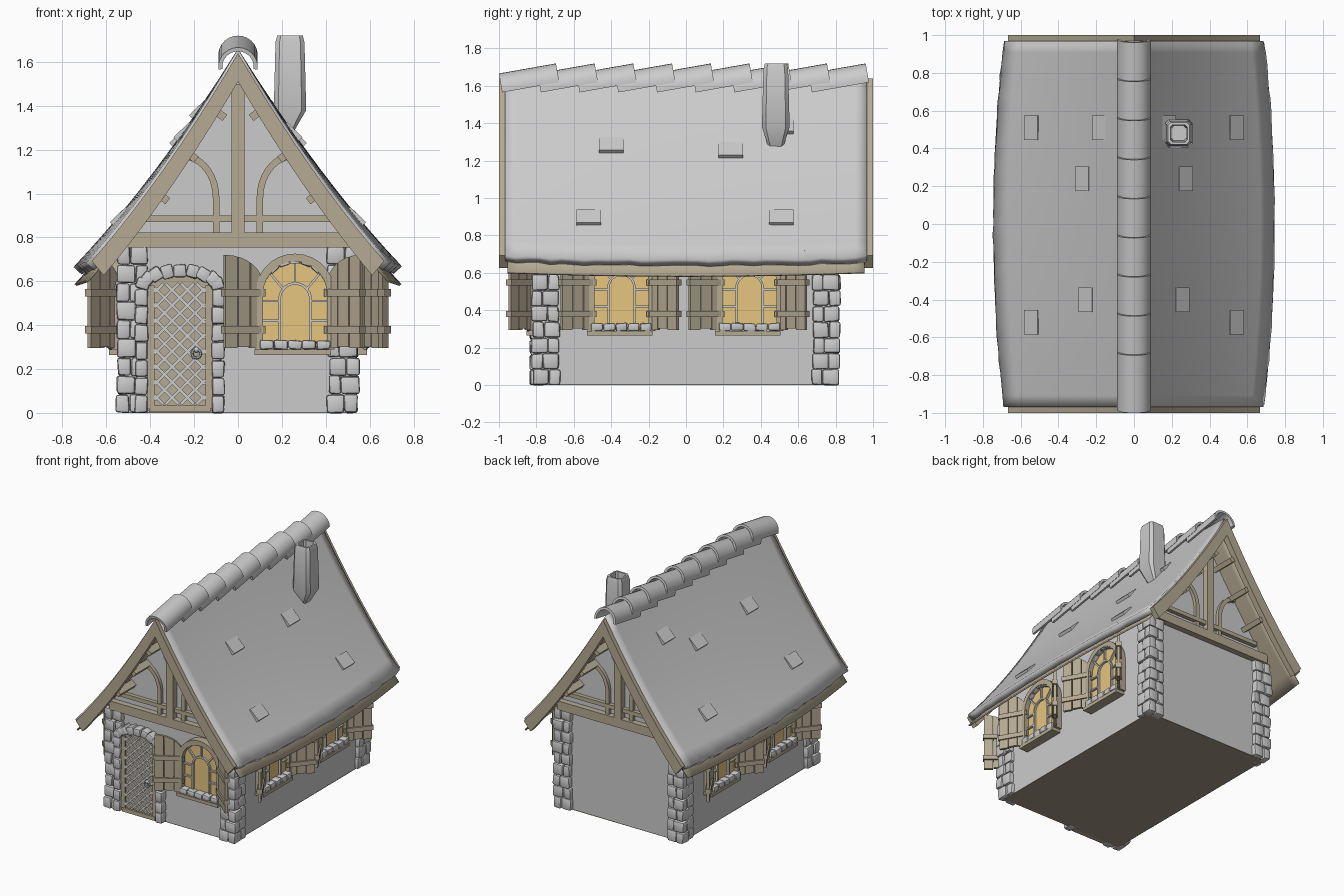
import bpy, bmesh, random
from math import sin, cos, pi, radians, sqrt, atan2
from mathutils import Matrix, Vector

if "Cube" in bpy.data.objects:
    bpy.data.objects.remove(bpy.data.objects["Cube"])

random.seed(4)
T = lambda x, y, z: Matrix.Translation((x, y, z))
R = lambda deg, ax: Matrix.Rotation(radians(deg), 4, ax)
I = Matrix.Identity(4)


def material(name, rgb):
    m = bpy.data.materials.new(name)
    m.diffuse_color = (*rgb, 1)
    m.use_nodes = True
    m.node_tree.nodes["Principled BSDF"].inputs["Base Color"].default_value = m.diffuse_color
    return m


WOOD = material("wood", (0.46, 0.40, 0.29))
DARK = material("dark_wood", (0.36, 0.32, 0.24))
GLASS = material("lit_glass", (0.79, 0.56, 0.21))


def finish(name, bm, mat=None, normals=True):
    if normals:
        bmesh.ops.recalc_face_normals(bm, faces=bm.faces[:])
    me = bpy.data.meshes.new(name)
    bm.to_mesh(me)
    bm.free()
    ob = bpy.data.objects.new(name, me)
    bpy.context.collection.objects.link(ob)
    if mat:
        me.materials.append(mat)
    return ob


def boxes(name, items, mat=None, bevel=0, jitter=0, M=I):
    """Boxes given as (centre, size[, tilt about y in degrees])."""
    bm = bmesh.new()
    for c, s, *rot in items:
        mat4 = M @ T(*c) @ R(rot[0] if rot else 0, 'Y') @ Matrix.Diagonal((*s, 1))
        bmesh.ops.create_cube(bm, size=1, matrix=mat4)
    for v in bm.verts:
        v.co += Vector([random.uniform(-jitter, jitter) for _ in range(3)])
    if bevel:
        bmesh.ops.bevel(bm, geom=bm.edges[:], offset=bevel, segments=2, profile=0.5, affect='EDGES')
    return finish(name, bm, mat)


def prism(name, outlines, y0, y1, mat=None, M=I):
    """Outlines in the xz plane, extruded from y0 to y1."""
    bm = bmesh.new()
    for pts in outlines:
        f = bm.faces.new([bm.verts.new(M @ Vector((x, y0, z))) for x, z in pts])
        ex = bmesh.ops.extrude_face_region(bm, geom=[f], use_keep_orig=True)
        off = M.to_3x3() @ Vector((0, y1 - y0, 0))
        for v in ex["geom"]:
            if isinstance(v, bmesh.types.BMVert):
                v.co += off
    return finish(name, bm, mat)


def ribbon(path, w):
    """Outline of constant width around an open path."""
    P = [Vector(p) for p in path]
    left, right = [], []
    for i, p in enumerate(P):
        d = (P[min(i + 1, len(P) - 1)] - P[max(i - 1, 0)]).normalized()
        n = Vector((-d.y, d.x)) * w / 2
        left.append(p + n)
        right.append(p - n)
    return left + right[::-1]


def arc(cx, cz, rx, rz, a0=0, a1=180, n=14):
    return [(cx + rx * cos(radians(a0 + (a1 - a0) * i / n)), cz + rz * sin(radians(a0 + (a1 - a0) * i / n)))
            for i in range(n + 1)]


def roof_pt(t, y, d=0):
    u = abs(t)
    ex, ez = 0.745 - 0.06 * y * y, 0.67 + 0.02 * y * y
    return ex * t, 1.66 - (1.66 - ez) * u - 0.2 * u * (1 - u) - d


# house body and floor
side = [(0.515, 0.005), (0.515, 0.80), (0.26, 1.15), (0, 1.55)]
prism("walls", [side + [(-x, z) for x, z in side[2::-1]]], -0.78, 0.78)
boxes("floor", [((0, 0, 0.004), (1.03, 1.56, 0.008))], DARK)


# roof sheets
def roof_sheet(name, ymax, drop, thick, mat=None, rough=0):
    bm = bmesh.new()
    rows = []
    for i in range(33):
        y = -ymax + 2 * ymax * i / 32
        row = []
        for j in range(-10, 11):
            x, z = roof_pt(j / 10, y, drop)
            k = random.uniform(-rough, rough) if abs(j) == 10 else 0
            row.append(bm.verts.new((x * (1 + k), y, z - k)))
        rows.append(row)
    for a, b in zip(rows, rows[1:]):
        for j in range(20):
            bm.faces.new((a[j], a[j + 1], b[j + 1], b[j]))
    ob = finish(name, bm, mat, False)
    s = ob.modifiers.new("thickness", 'SOLIDIFY')
    s.thickness, s.offset = thick, -1


roof_sheet("roof", 0.968, 0, 0.05, None, 0.006)
roof_sheet("roof_boards", 0.955, 0.083, 0.012, WOOD)

# loose shingles
shingles = []
for s in (1, -1):
    for x, y in ((0.27, 0.24), (0.54, 0.51), (0.25, -0.40), (0.54, -0.52), (0.18, 0.51)):
        t = x / roof_pt(1, y)[0]
        shingles.append(((s * x, y, roof_pt(t, y)[1] + 0.004), (0.10, 0.13, 0.022), s * 44))
boxes("shingles", shingles)

# ridge tiles
tile = arc(0, 0, 0.09, 0.09, -8, 188) + arc(0, 0, 0.072, 0.072, 188, -8)
for i in range(9):
    prism("ridge_tile", [tile], 0, 0.31, None, T(0, -0.985 + 0.207 * i, 1.577) @ R(10, 'X'))

# chimney
bm = bmesh.new()
prev = None
for h, z, cx in ((0.03, 1.24, 0.20), (0.074, 1.38, 0.237), (0.066, 1.69, 0.237), (0.058, 1.72, 0.237),
                 (0.045, 1.72, 0.237), (0.038, 1.55, 0.237)):
    k = h * 0.72
    ring = [bm.verts.new((cx + x, 0.48 + y, z)) for x, y in
            ((h, -k), (h, k), (k, h), (-k, h), (-h, k), (-h, -k), (-k, -h), (k, -h))]
    if prev:
        for i in range(8):
            bm.faces.new((prev[i], prev[(i + 1) % 8], ring[(i + 1) % 8], ring[i]))
    else:
        bm.faces.new(ring)
    prev = ring
bm.faces.new(prev)
finish("chimney", bm)

# gable timbers, front and back
ts = [i / 10 for i in range(-10, 11)]
barge = [roof_pt(t * 0.97, 0.98, 0.02) for t in ts] + [roof_pt(t * 0.89, 0.98, 0.15) for t in reversed(ts)]
brace = [(0.10, 0.80)] + arc(0.25, 0.98, -0.15, 0.19, 0, 85, 10)
for s in (-1, 1):
    prism("bargeboard", [barge], s * 0.955, s * 1.0, WOOD)
    prism("curved_braces", [ribbon([(m * x, z) for x, z in brace], 0.03) for m in (1, -1)],
          s * 0.77, s * 0.805, WOOD)
    boxes("gable_beams", [((0, s * 0.795, 0.788), (1.02, 0.06, 0.068)), ((0, s * 0.79, 0.885), (0.86, 0.04, 0.03)),
                          ((0, s * 0.795, 1.14), (0.06, 0.06, 0.72))], WOOD)
    boxes("purlins", [((m * x, s * 0.87, z), (0.05, 0.2, 0.035), m * 53 + 90)
                      for m in (1, -1) for x, z in ((0.08, 1.36), (0.21, 1.17), (0.34, 0.98))], WOOD)

# corner stones
quoins = []
for sx in (-1, 1):
    for sy in (-1, 1):
        z = 0
        for i in range(9):
            h = 0.76 / 9
            a, b = (0.085, 0.06) if i % 2 else (0.06, 0.085)
            e = random.uniform(-0.006, 0.006)
            zc, hh = z + h / 2, h * 0.98
            x1, y1 = 0.55 + e, 0.822 + e
            quoins += [((sx * (x1 - a / 2), sy * (y1 - b / 2), zc), (a, b, hh)),
                       ((sx * (x1 - a - (0.14 - a) / 2), sy * (y1 - 0.04), zc), (0.138 - a, 0.07, hh)),
                       ((sx * (x1 - 0.04), sy * (y1 - b - (0.145 - b) / 2), zc), (0.07, 0.143 - b, hh))]
            z += h
boxes("corner_stones", quoins, None, 0.012, 0.004)

# door
D = T(-0.265, -0.78, 0)
prism("door", [[(-0.148, 0.01), (0.148, 0.01)] + arc(0, 0.56, 0.148, 0.065)], -0.025, 0.01, WOOD, D)
bars, W, H = [], 0.23, 0.55
for i in range(-3, 8):
    c = i * 0.07 + 0.02
    a, b = max(0, -c), min(W, H - c)
    if b - a > 0.02:
        m = (a + b) / 2
        L = (b - a) * sqrt(2)
        bars += [((s * (m - W / 2), -0.03, 0.04 + c + m), (L, 0.016, 0.014), -s * 45) for s in (1, -1)]
boxes("door_lattice", bars, None, 0, 0, D)
boxes("door_trim", [((s * 0.132, -0.022, 0.3), (0.032, 0.03, 0.56)) for s in (1, -1)]
      + [((0, -0.02, 0.02), (0.28, 0.04, 0.03))], WOOD, 0, 0, D)
stones = [((s * 0.175, -0.015, 0.04 + 0.081 * i), (0.058, 0.08, 0.079)) for s in (1, -1) for i in range(7)]
for i in range(9):
    a = radians(12 + 156 * i / 8)
    tilt = 90 - 180 / pi * atan2(0.16 * sin(a) * 1.3, 0.16 * cos(a))
    stones.append(((0.172 * cos(a), -0.02, 0.575 + 0.073 * sin(a)), (0.056, 0.085, 0.06), tilt))
boxes("door_stones", stones, None, 0.011, 0.004, D)
bpy.ops.mesh.primitive_torus_add(location=(-0.19, -0.825, 0.27), rotation=(pi / 2, 0, 0), major_radius=0.02,
                                 minor_radius=0.006, major_segments=16, minor_segments=6)
bpy.context.object.name = "door_ring"
bpy.ops.mesh.primitive_uv_sphere_add(segments=12, ring_count=8, radius=0.013, location=(-0.19, -0.82, 0.288))
bpy.context.object.name = "door_knob"


# windows with open shutters
def window(M):
    prism("window_glass", [[(-0.147, 0.3), (0.147, 0.3)] + arc(0, 0.54, 0.147, 0.147)], -0.025, 0.01, GLASS, M)
    frame = [(0.163, 0.29)] + arc(0, 0.545, 0.163, 0.163) + [(-0.163, 0.29)]
    prism("window_frame", [ribbon(frame, 0.036)], -0.06, 0.01, WOOD, M)
    lead = [ribbon([(0.07, 0.31)] + arc(0, 0.52, 0.07, 0.07) + [(-0.07, 0.31)], 0.012)]
    for a in (40, 90, 140):
        c, s = cos(radians(a)), sin(radians(a))
        lead.append(ribbon([(0.07 * c, 0.52 + 0.07 * s), (0.145 * c, 0.54 + 0.145 * s)], 0.011))
    lead += [ribbon([(s * 0.07, z), (s * 0.147, z)], 0.011) for s in (1, -1) for z in (0.42, 0.51)]
    prism("window_leads", lead, -0.04, -0.02, None, M)
    boxes("window_arch_stones", [((0.145 * cos(radians(a)), -0.035, 0.545 + 0.145 * sin(radians(a))),
                                  (0.046, 0.04, 0.018), 90 - a) for a in (50, 70, 90, 110, 130)],
          None, 0.006, 0.003, M)
    boxes("sill_stones", [((-0.13 + 0.065 * i, -0.035, 0.31), (0.064, 0.08, 0.042)) for i in range(5)],
          None, 0.01, 0.004, M)
    boxes("sill_board", [((-0.01, -0.035, 0.277), (0.35, 0.075, 0.025))], WOOD, 0, 0, M)
    w = 0.2
    top = lambda u: 0.58 + 0.14 * sqrt(max(0, 1 - (1 - u / w) ** 2))
    for s, ang in ((-1, -30), (1, -40)):
        S = M @ Matrix.Diagonal((s, 1, 1, 1)) @ T(0.15, -0.035, 0) @ R(ang, 'Z')
        planks = []
        for k in range(3):
            a, b = k * w / 3 + 0.002, (k + 1) * w / 3 - 0.002
            z0 = 0.295 + 0.006 * (k % 2)
            planks.append([(a, z0), (b, z0)] + [(b + (a - b) * j / 4, top(b + (a - b) * j / 4)) for j in range(5)])
        prism("shutter_planks", planks, -0.01, 0.01, WOOD, S)
        boxes("shutter_bars", [((w / 2, 0, z), (w + 0.012, 0.04, 0.034)) for z in (0.38, 0.548)], WOOD, 0, 0, S)


window(T(0.26, -0.78, 0))
for y in (-0.345, 0.34):
    window(T(0.515, y, 0) @ R(90, 'Z'))
    window(T(-0.515, y, 0) @ R(-90, 'Z'))

# smooth shading with sharp edges kept
for ob in bpy.data.objects:
    ob.select_set(ob.type == 'MESH')
bpy.context.view_layer.objects.active = bpy.data.objects["roof"]
bpy.ops.object.shade_smooth_by_angle(angle=radians(35))
